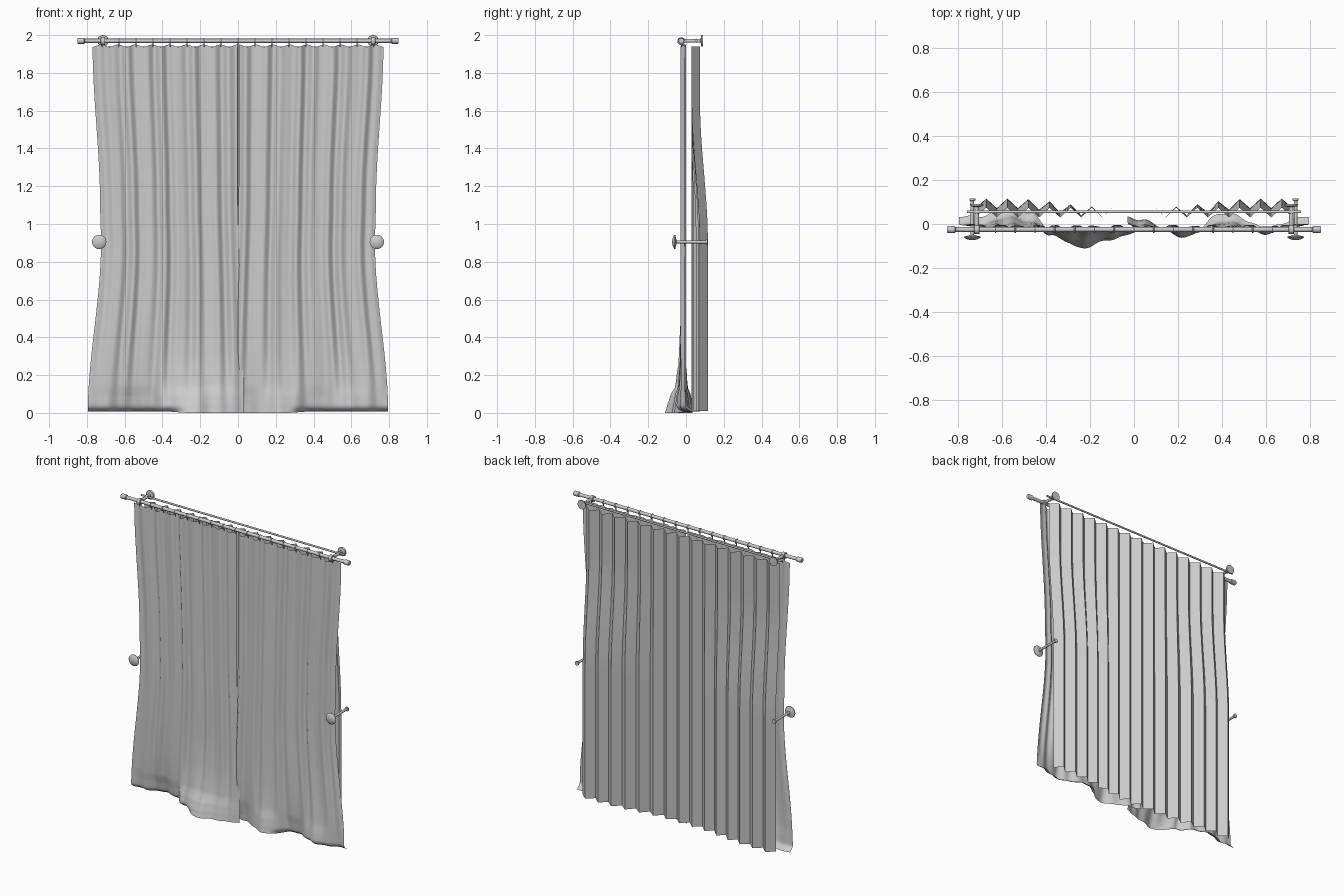
import bpy, bmesh, math
from mathutils import Vector

cube = bpy.data.objects.get("Cube")
if cube:
    bpy.data.objects.remove(cube)

grey = bpy.data.materials.new("plain grey")
grey.use_nodes = True
COLOUR = (0.6, 0.6, 0.6, 1)
grey.diffuse_color = COLOUR
grey.node_tree.nodes["Principled BSDF"].inputs["Base Color"].default_value = COLOUR


def finish(name, bm, angle=None):
    me = bpy.data.meshes.new(name)
    bm.to_mesh(me)
    bm.free()
    me.materials.append(grey)
    ob = bpy.data.objects.new(name, me)
    bpy.context.collection.objects.link(ob)
    if angle:
        bpy.ops.object.select_all(action='DESELECT')
        ob.select_set(True)
        bpy.context.view_layer.objects.active = ob
        bpy.ops.object.shade_smooth_by_angle(angle=math.radians(angle))
    return ob


def lathe(name, start, axis, profile, sides=16):
    """Spin (distance, radius) pairs around an axis."""
    bm = bmesh.new()
    turn = Vector((0, 0, 1)).rotation_difference(Vector(axis))
    rings = []
    for d, r in profile:
        rings.append([bm.verts.new(Vector(start) + turn @ Vector((
            r * math.cos(math.tau * i / sides), r * math.sin(math.tau * i / sides), d)))
            for i in range(sides)])
    for a, b in zip(rings, rings[1:]):
        for i in range(sides):
            j = (i + 1) % sides
            bm.faces.new((a[i], a[j], b[j], b[i]))
    bm.faces.new(rings[0][::-1])
    bm.faces.new(rings[-1])
    return finish(name, bm, 35)


def ring(name, centre, radius, tube):
    bpy.ops.mesh.primitive_torus_add(location=centre, rotation=(0, math.pi / 2, 0),
                                     major_radius=radius, minor_radius=tube,
                                     major_segments=20, minor_segments=8)
    ob = bpy.context.object
    ob.name = name
    ob.data.materials.append(grey)
    bpy.ops.object.shade_smooth_by_angle(angle=math.radians(60))


def sheet(name, cols, heights, point, angle=None):
    """Cloth grid from a function of (0..1 across, height)."""
    bm = bmesh.new()
    rows = [[bm.verts.new(point(i / cols, z)) for i in range(cols + 1)] for z in heights]
    for a, b in zip(rows, rows[1:]):
        for i in range(cols):
            bm.faces.new((a[i], a[i + 1], b[i + 1], b[i]))
    return finish(name, bm, angle)


def smooth(a, b, t):
    t = max(0, min(1, (t - a) / (b - a)))
    return t * t * (3 - 2 * t)


def along(points, t):
    """Eased interpolation through sorted (position, value) pairs."""
    if t <= points[0][0]:
        return points[0][1]
    for (a, p), (b, q) in zip(points, points[1:]):
        if t <= b:
            return p + (q - p) * smooth(a, b, t)
    return points[-1][1]


ROD_Y, ROD_Z, TOP = -0.025, 1.97, 1.95
OUTER = [(0, 0.795), (0.9, 0.725), (1.1, 0.73), (1.95, 0.77)]
FLARE = [(0, 1), (0.03, 0.9), (0.08, 0.72), (0.15, 0.33), (0.3, 0.1), (0.5, 0)]
RIGHT_HEM = [(-0.79, 0), (-0.7, 0.0), (-0.57, 0.04), (-0.46, 0.01), (-0.38, -0.06),
             (-0.24, -0.11), (-0.1, -0.07), (0.03, -0.03)]
LEFT_HEM = [(-0.03, 0.03), (0.03, 0.02), (0.23, -0.06), (0.42, 0.015),
            (0.6, -0.05), (0.79, 0)]


def front_panel(name, side, inner_top, inner_hem, hem):
    def point(u, z):
        inner = inner_hem + (inner_top - inner_hem) * smooth(0, 1.2, z)
        x = inner + (side * along(OUTER, z) - inner) * u
        # soft uneven pleats, one to each ring, fading at the hem
        wave = math.cos(math.tau * 8.5 * u + 0.5 * math.sin(9 * u + z))
        ripple = math.sin(math.tau * 13 * u + side)
        y = -0.017 + (0.009 * wave + 0.004 * ripple) * (0.6 + 0.4 * smooth(0, 0.4, z))
        y += 0.022 * smooth(0.94, 1, u)
        w = along(FLARE, z)
        y = y * (1 - w) + (along(hem, x) + 0.004 * wave) * w
        # hem tucks under towards the outside
        y += 0.035 * smooth(0.26, 0.36, abs(x)) * (1 - smooth(0, 0.035, z))
        sag = 0.012 * (0.5 - 0.5 * math.cos(math.tau * 8.5 * u)) * smooth(1.85, 1.95, z)
        return x, y, max(z, 0.008 * smooth(0.25, 0.4, abs(x))) - sag
    heights = [0.0, 0.01, 0.02, 0.03, 0.045, 0.06, 0.08, 0.1, 0.13, 0.16, 0.2, 0.25, 0.32]
    heights += [0.4 + (TOP - 0.4) * i / 24 for i in range(25)]
    sheet(name, 160, heights, point, 80)


front_panel("right_curtain", -1, -0.002, 0.03, RIGHT_HEM)
front_panel("left_curtain", 1, 0.004, -0.03, LEFT_HEM)


# sharply pleated rear sheer, pushed back at both sides lower down
PLEATS = 15


def sheer_point(u, z):
    x = (u - 0.5) * 1.44
    push = smooth(0.1, 0.55, abs(x)) * (1 - smooth(0.9, 1.65, z))
    y = (0.03, 0.074)[round(u * PLEATS * 2) % 2] + 0.042 * push
    return x, y, z


sheet("rear_sheer", PLEATS * 2, [0.01 + 1.93 * i / 28 for i in range(29)], sheer_point)

# front pole with stepped end caps, and thin rear pole
lathe("front_rod", (-0.85, ROD_Y, ROD_Z), (1, 0, 0),
      [(0, 0.014), (0.004, 0.016), (0.036, 0.016), (0.04, 0.011),
       (1.66, 0.011), (1.664, 0.016), (1.696, 0.016), (1.7, 0.014)])
lathe("rear_rod", (-0.76, 0.055, ROD_Z), (1, 0, 0), [(0, 0.006), (1.52, 0.006)], 12)

# curtain rings with short clips
for k in range(-8, 9):
    x = k * 0.09
    ring("curtain_ring", (x, ROD_Y, ROD_Z - 0.002), 0.014, 0.003)
    lathe("ring_clip", (x, ROD_Y + 0.002, 1.937), (0, 0, 1), [(0, 0.003), (0.02, 0.003)], 8)

for side, label in ((1, "left"), (-1, "right")):
    # wall bracket
    bx = side * 0.715
    lathe(label + "_bracket", (bx, ROD_Y + 0.01, ROD_Z), (0, 1, 0),
          [(0, 0.01), (0.092, 0.01), (0.096, 0.028), (0.1, 0.03), (0.106, 0.03)], 20)
    lathe(label + "_bracket_cup", (bx - 0.012, ROD_Y, ROD_Z - 0.002), (1, 0, 0),
          [(0, 0.019), (0.002, 0.021), (0.022, 0.021), (0.024, 0.019)], 20)
    lathe(label + "_rear_cup", (bx - 0.01, 0.055, ROD_Z), (1, 0, 0),
          [(0, 0.011), (0.02, 0.011)])
    # holdback knob on a post
    lathe(label + "_holdback", (side * 0.735, -0.073, 0.905), (0, 1, 0),
          [(0, 0.008), (0.003, 0.022), (0.008, 0.033), (0.012, 0.038), (0.016, 0.037),
           (0.02, 0.02), (0.024, 0.008), (0.178, 0.008), (0.18, 0.014), (0.188, 0.014)], 24)
